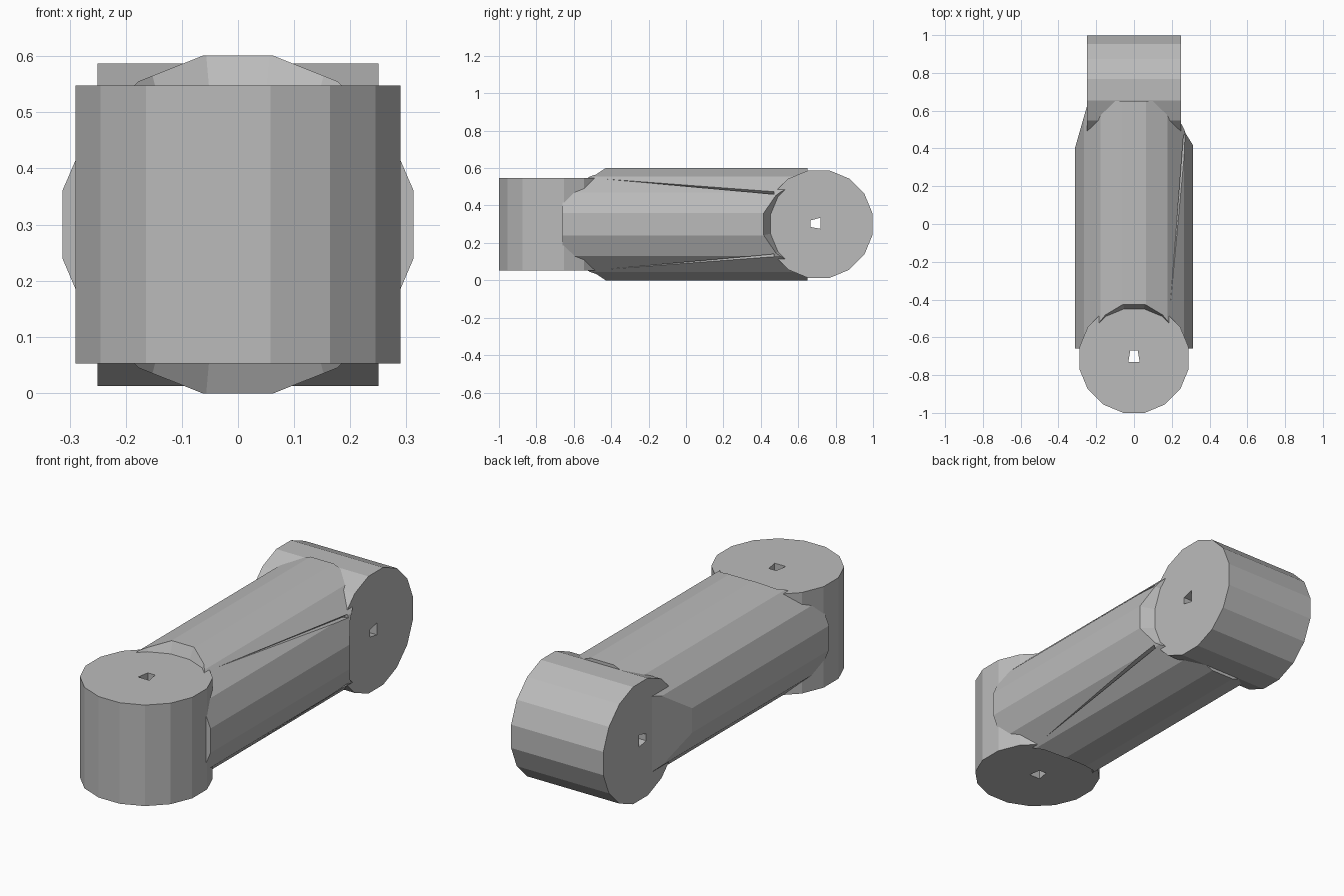
import bpy, bmesh
from math import pi
from mathutils import Matrix, Vector

if "Cube" in bpy.data.objects:
    bpy.data.objects.remove(bpy.data.objects["Cube"])

GREY = (0.5, 0.5, 0.5, 1)
MID = 0.30        # height of the arm's axis
REACH = 0.71      # distance of each joint from the middle
SIDES = 16

mat = bpy.data.materials.new("plain grey")
mat.use_nodes = True
mat.diffuse_color = GREY
mat.node_tree.nodes["Principled BSDF"].inputs["Base Color"].default_value = GREY


def finish(name, bm):
    bmesh.ops.recalc_face_normals(bm, faces=bm.faces)
    mesh = bpy.data.meshes.new(name)
    bm.to_mesh(mesh)
    bm.free()
    mesh.materials.append(mat)
    obj = bpy.data.objects.new(name, mesh)
    bpy.context.collection.objects.link(obj)
    return obj


def drum(name, axis, centre, r1, r2, depth):
    """Sided drum with a flat facet towards each main direction."""
    bm = bmesh.new()
    turn = {"X": Matrix.Rotation(pi / 2, 4, "Y"),
            "Y": Matrix.Rotation(-pi / 2, 4, "X"),
            "Z": Matrix.Identity(4)}[axis]
    bmesh.ops.create_cone(
        bm, cap_ends=True, segments=SIDES, radius1=r1, radius2=r2, depth=depth,
        matrix=Matrix.Translation(centre) @ turn @ Matrix.Rotation(pi / SIDES, 4, "Z"))
    return finish(name, bm)


def hull(name, points):
    bm = bmesh.new()
    for p in points:
        bm.verts.new(p)
    bmesh.ops.convex_hull(bm, input=bm.verts)
    return finish(name, bm)


def cut(obj, cutter):
    cutter.hide_render = True
    mod = obj.modifiers.new("cut", "BOOLEAN")
    mod.operation, mod.solver, mod.object = "DIFFERENCE", "EXACT", cutter
    bpy.context.view_layer.objects.active = obj
    bpy.ops.object.modifier_apply(modifier=mod.name)
    bpy.data.objects.remove(cutter)


# Joint drums at both ends, at right angles to each other
front_joint = drum("front_joint", "Z", (0, -REACH, MID), 0.295, 0.295, 0.495)
rear_joint = drum("rear_joint", "X", (0, REACH, MID), 0.293, 0.293, 0.50)

# Tapered pin holes through the drums
pin = [(-0.02, -0.67), (0.02, -0.67), (0.03, -0.73), (-0.03, -0.73)]
cut(front_joint, hull("pin_cutter", [(x, y, z) for x, y in pin for z in (-1, 1)]))
pin = [(0.665, 0.285), (0.665, 0.32), (0.72, 0.335), (0.72, 0.275)]
cut(rear_joint, hull("pin_cutter", [(x, y, z) for y, z in pin for x in (-1, 1)]))

# Round arm between the joints
arm = drum("arm_tube", "Y", (0, -0.005, MID), 0.307, 0.307, 1.31)
for v in arm.data.vertices:
    v.co.x *= 1.04

# Chamfer running from the arm's right side to the rear joint
bm = bmesh.new()
bm.from_mesh(arm.data)
slope = Vector((-0.21, 0.06, 0)).normalized()
cutplane = bmesh.ops.bisect_plane(
    bm, geom=bm.verts[:] + bm.edges[:] + bm.faces[:],
    plane_co=(-0.31, 0.41, MID), plane_no=slope, clear_outer=True)
rim = [e for e in cutplane["geom_cut"] if isinstance(e, bmesh.types.BMEdge)]
bmesh.ops.holes_fill(bm, edges=rim)
bmesh.ops.recalc_face_normals(bm, faces=bm.faces)
bm.to_mesh(arm.data)
bm.free()

# Clear the arm above and below the front joint, and beside the rear joint
cut(arm, drum("top_clearance", "Z", (0, -REACH, MID + 0.295), 0.265, 0.31, 0.1))
cut(arm, drum("base_clearance", "Z", (0, -REACH, MID - 0.295), 0.31, 0.265, 0.1))
cut(arm, drum("side_clearance", "X", (0.30, REACH, MID), 0.26, 0.325, 0.11))

# Long shallow grooves on the left side, above and below
for s in (1, -1):
    cut(arm, hull("groove_cutter", [
        (0.19, -0.47, MID + s * 0.245),
        (0.34, 0.47, MID + s * 0.17),
        (0.31, 0.47, MID + s * 0.215),
        (0.24, 0.47, MID + s * 0.155)]))
